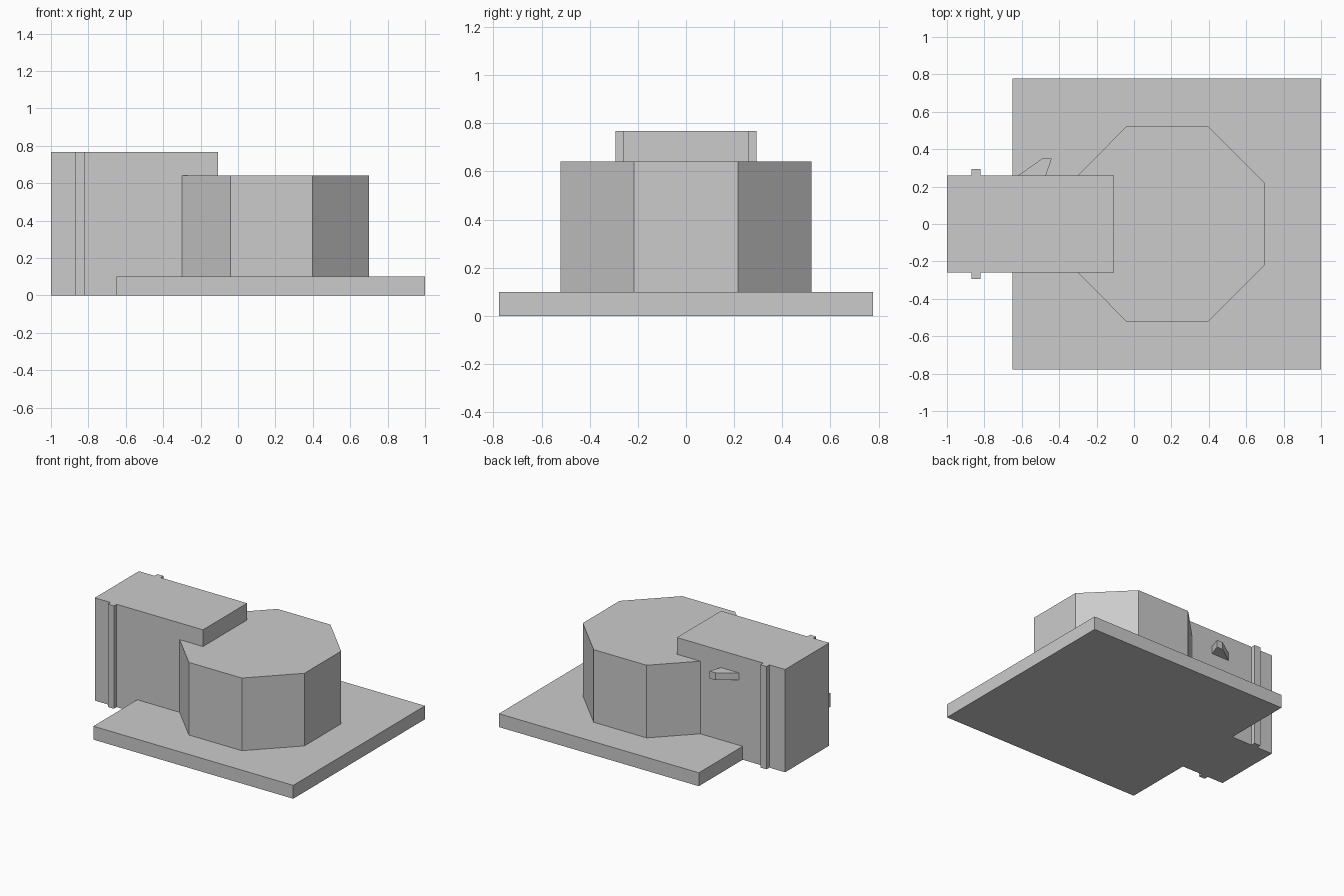
import bpy
import bmesh

cube = bpy.data.objects.get("Cube")
if cube:
    bpy.data.objects.remove(cube, do_unlink=True)

grey = bpy.data.materials.new("plain grey")
grey.use_nodes = True
colour = (0.6, 0.6, 0.6, 1)
grey.diffuse_color = colour
grey.node_tree.nodes["Principled BSDF"].inputs["Base Color"].default_value = colour


def prism(name, outline, z0, z1):
    """Extrude a flat outline from z0 up to z1."""
    bm = bmesh.new()
    face = bm.faces.new([bm.verts.new((x, y, z0)) for x, y in outline])
    top = bmesh.ops.extrude_face_region(bm, geom=[face])["geom"]
    for v in top:
        if isinstance(v, bmesh.types.BMVert):
            v.co.z = z1
    bmesh.ops.recalc_face_normals(bm, faces=bm.faces)
    mesh = bpy.data.meshes.new(name)
    bm.to_mesh(mesh)
    bm.free()
    mesh.materials.append(grey)
    obj = bpy.data.objects.new(name, mesh)
    bpy.context.collection.objects.link(obj)
    return obj


def rect(x0, x1, y0, y1):
    return [(x0, y0), (x1, y0), (x1, y1), (x0, y1)]


# Flat base slab
prism("base_slab", rect(-0.65, 1.0, -0.777, 0.777), 0, 0.1)

# Eight-sided drum, mirrored front to back
half = [(0.70, 0.217), (0.397, 0.522), (-0.04, 0.522), (-0.343, 0.217)]
prism("octagonal_drum", half + [(x, -y) for x, y in reversed(half)], 0.1, 0.642)

# Tall block running into the drum
prism("entry_block", rect(-1.0, -0.107, -0.26, 0.26), 0, 0.767)

# Upright ribs on both sides of the block
for side, label in ((-1, "front"), (1, "back")):
    ys = sorted((side * 0.25, side * 0.293))
    prism(label + "_rib", rect(-0.87, -0.82, *ys), 0, 0.767)

# Small slanted fin on the back of the block
prism("side_fin", [(-0.633, 0.25), (-0.474, 0.25), (-0.44, 0.35), (-0.49, 0.35)],
      0.585, 0.64)
